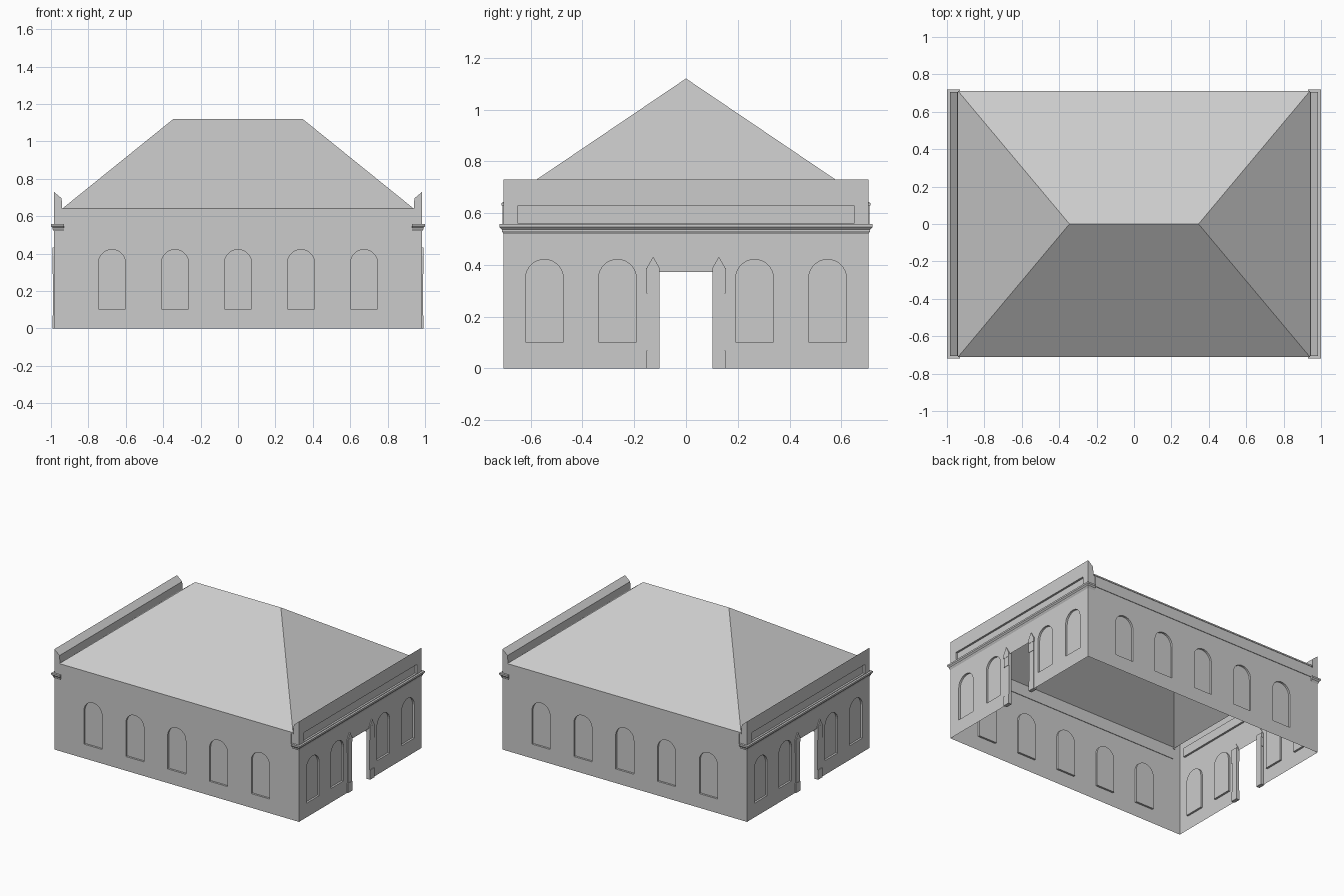
import bpy, bmesh, math
from mathutils import Vector

cube = bpy.data.objects.get("Cube")
if cube:
    bpy.data.objects.remove(cube)

stone = bpy.data.materials.new("pale_grey_stone")
stone.use_nodes = True
COLOUR = (0.6, 0.6, 0.6, 1)
stone.diffuse_color = COLOUR
stone.node_tree.nodes["Principled BSDF"].inputs["Base Color"].default_value = COLOUR

HALF_X, HALF_Y, EAVE, TOP = 0.985, 0.705, 0.64, 0.73


def finish(name, bm, outward=None):
    """Make normals consistent and link the part."""
    bmesh.ops.recalc_face_normals(bm, faces=bm.faces)
    bm.normal_update()
    if outward:
        total = sum((f.normal * f.calc_area() for f in bm.faces), Vector())
        if total.dot(Vector(outward)) < 0:
            bmesh.ops.reverse_faces(bm, faces=bm.faces)
    mesh = bpy.data.meshes.new(name)
    bm.to_mesh(mesh)
    bm.free()
    mesh.materials.append(stone)
    obj = bpy.data.objects.new(name, mesh)
    bpy.context.collection.objects.link(obj)
    return obj


def rect(u0, u1, v0, v1):
    return [(u0, v0), (u1, v0), (u1, v1), (u0, v1)]


def arch(centre, radius=0.073, sill=0.103, spring=0.348, steps=14):
    pts = [(centre - radius, sill), (centre + radius, sill)]
    for i in range(steps + 1):
        a = math.pi * i / steps
        pts.append((centre + radius * math.cos(a), spring + radius * math.sin(a)))
    return pts


def wall(name, outline, recesses, place, outward, depth=0.014):
    """Thin wall with blind recesses; place maps (u, v, depth) to space."""
    bm = bmesh.new()
    loops, edges = [], []
    for loop in [outline] + recesses:
        verts = [bm.verts.new(place(u, v, 0)) for u, v in loop]
        loops.append(verts)
        edges += [bm.edges.new((a, b)) for a, b in zip(verts, verts[1:] + verts[:1])]
    bmesh.ops.triangle_fill(bm, edges=edges, use_beauty=True, normal=Vector(outward))
    for loop, front in zip(recesses, loops[1:]):
        back = [bm.verts.new(place(u, v, depth)) for u, v in loop]
        for i in range(len(front)):
            j = (i + 1) % len(front)
            bm.faces.new((front[i], front[j], back[j], back[i]))
        bm.faces.new(back)
    finish(name, bm, outward)


def prism(name, profile, place, d0, d1):
    """Solid from a flat profile between two depths."""
    bm = bmesh.new()
    a, b = ([bm.verts.new(place(u, v, d)) for u, v in profile] for d in (d0, d1))
    for i in range(len(a)):
        j = (i + 1) % len(a)
        bm.faces.new((a[i], a[j], b[j], b[i]))
    bm.faces.new(a)
    bm.faces.new(b)
    finish(name, bm)


def cornice(name, side):
    """Moulding along the end wall, returning around both corners."""
    profile = [(0, 0.52), (0.006, 0.53), (0.006, 0.536), (0.015, 0.546), (0.015, 0.558), (0, 0.558)]
    bm = bmesh.new()
    rows = []
    for d, z in profile:
        x, y = HALF_X + d, HALF_Y + d
        path = [(0.93, -y), (x, -y), (x, y), (0.93, y)]
        rows.append([bm.verts.new((side * px, py, z)) for px, py in path])
    for r0, r1 in zip(rows, rows[1:]):
        for i in range(3):
            bm.faces.new((r0[i], r0[i + 1], r1[i + 1], r1[i]))
    for i in (0, 3):
        bm.faces.new([r[i] for r in rows])
    finish(name, bm, (side, 0, 0.1))


# Long walls with five blind arches and a raised frieze
for side, label in ((-1, "front"), (1, "back")):
    def place(u, v, d, s=side):
        return Vector((u, s * (HALF_Y - d), v))
    wall(label + "_wall", rect(-HALF_X, HALF_X, 0, EAVE),
         [arch(0.337 * i) for i in range(-2, 3)], place, (0, side, 0))
    prism(label + "_frieze", rect(-0.925, 0.925, 0.552, 0.63), place, -0.004, 0.004)
    prism(label + "_eave", rect(-0.94, 0.94, 0.63, EAVE), place, -0.007, 0.004)

# End walls with doorway, arches, panelled parapet, cornice and door posts
for side, label in ((1, "left"), (-1, "right")):
    def place(u, v, d, s=side):
        return Vector((s * (HALF_X - d), u, v))

    def cross(u, v, d, s=side):
        return Vector((s * u, d, v))
    outline = [(-HALF_Y, 0), (-0.105, 0), (-0.105, 0.373), (0.105, 0.373),
               (0.105, 0), (HALF_Y, 0), (HALF_Y, TOP), (-HALF_Y, TOP)]
    recesses = [arch(s * c) for s in (-1, 1) for c in (0.265, 0.547)]
    recesses.append(rect(-0.65, 0.65, 0.562, 0.628))
    wall(label + "_end_wall", outline, recesses, place, (side, 0, 0))

    # Sloped parapet top, inner face and end caps
    bm = bmesh.new()
    profile = [(HALF_X, EAVE), (HALF_X, TOP), (0.943, 0.695), (0.94, EAVE)]
    ends = [[bm.verts.new(cross(u, v, y)) for u, v in profile] for y in (-HALF_Y, HALF_Y)]
    for i in (1, 2):
        bm.faces.new((ends[0][i], ends[0][i + 1], ends[1][i + 1], ends[1][i]))
    for cap in ends:
        bm.faces.new(cap)
    finish(label + "_parapet", bm, (-side, 0, 1))

    cornice(label + "_cornice", side)

    for s, post in ((-1, "front"), (1, "back")):
        name = label + "_" + post + "_door_post"
        inner, outer = s * 0.102, s * 0.152
        mid = (inner + outer) / 2
        prism(name + "_base", rect(inner, outer, 0, 0.07), place, -0.007, 0.02)
        prism(name + "_shaft", rect(inner, s * 0.149, 0.07, 0.29), place, -0.004, 0.02)
        prism(name + "_neck", rect(inner, outer, 0.29, 0.357), place, -0.006, 0.02)
        prism(name + "_capital", rect(inner, s * 0.154, 0.357, 0.388), place, -0.008, 0.02)
        prism(name + "_gable", [(inner, 0.388), (outer, 0.388), (mid, 0.432)],
              place, -0.007, 0.004)

# Hipped roof
bm = bmesh.new()
fl, fr, br, bl = [bm.verts.new((x, y, EAVE)) for x, y in
                  rect(-0.94, 0.94, -0.71, 0.71)]
r0, r1 = [bm.verts.new((x, 0, 1.12)) for x in (-0.345, 0.345)]
for face in ((fl, fr, r1, r0), (br, bl, r0, r1), (fr, br, r1), (bl, fl, r0)):
    bm.faces.new(face)
finish("hipped_roof", bm, (0, 0, 1))
